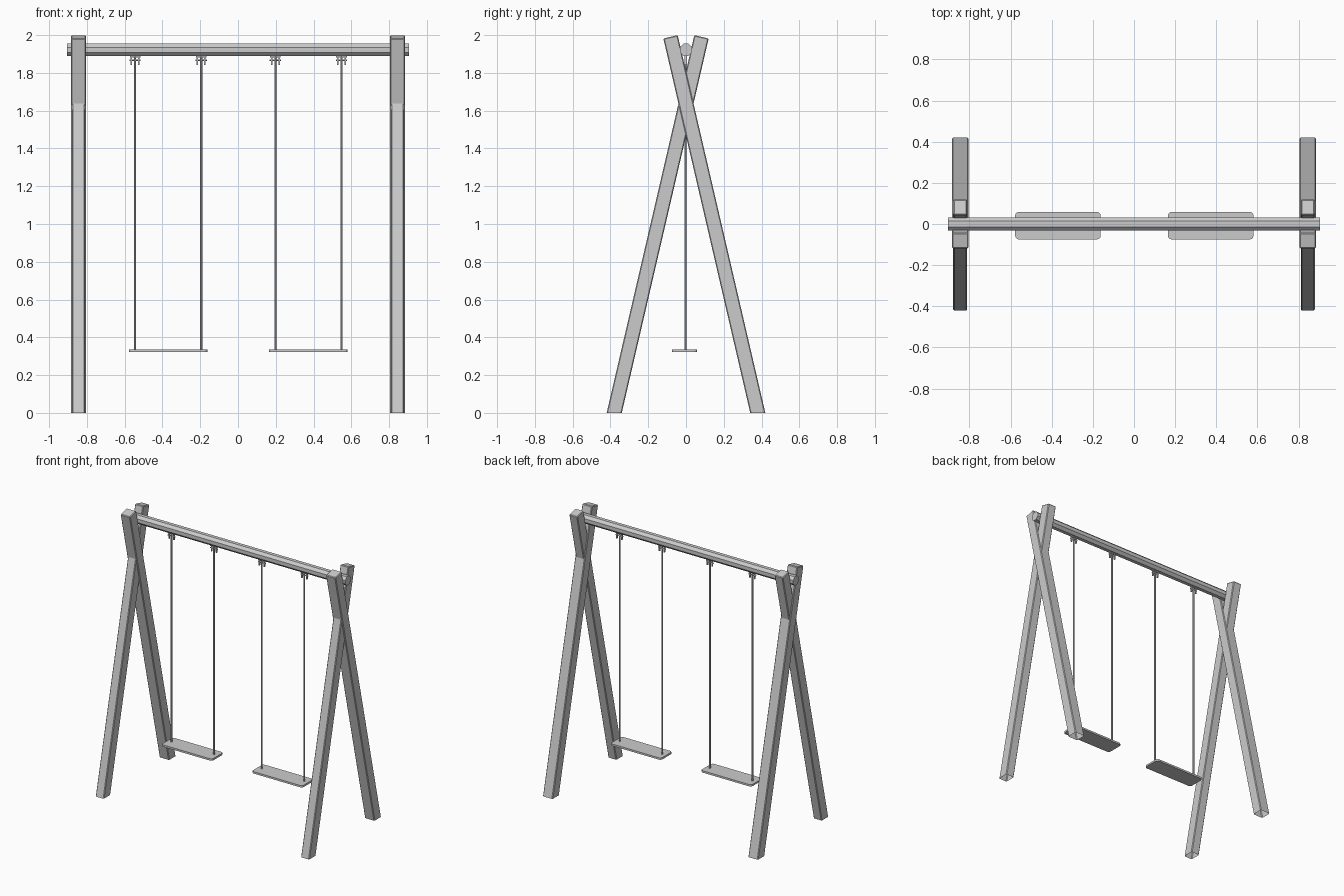
import bpy, bmesh, math
from mathutils import Matrix, Vector

if "Cube" in bpy.data.objects:
    bpy.data.objects.remove(bpy.data.objects["Cube"])


def finish(bm, name):
    bmesh.ops.recalc_face_normals(bm, faces=bm.faces)
    me = bpy.data.meshes.new(name)
    bm.to_mesh(me)
    bm.free()
    ob = bpy.data.objects.new(name, me)
    bpy.context.collection.objects.link(ob)
    return ob


def cylinder(name, p, q, r, sides, spin=0.0):
    p, q = Vector(p), Vector(q)
    bm = bmesh.new()
    m = (Matrix.Translation((p + q) / 2)
         @ (q - p).to_track_quat('Z', 'Y').to_matrix().to_4x4()
         @ Matrix.Rotation(spin, 4, 'Z'))
    bmesh.ops.create_cone(bm, cap_ends=True, segments=sides, radius1=r,
                          radius2=r, depth=(q - p).length, matrix=m)
    return finish(bm, name)


def box(name, lo, hi):
    lo, hi = Vector(lo), Vector(hi)
    bm = bmesh.new()
    bmesh.ops.create_cube(bm, size=1, matrix=Matrix.Translation((lo + hi) / 2)
                          @ Matrix.Diagonal((*(hi - lo), 1)))
    return finish(bm, name)


def leg(name, x, half_x, side):
    # Slanted post: level at the foot, cut square at the top
    d = Vector((0.462, 1.991)).normalized()
    s, c, w = d.x, d.y, 0.039
    prof = [(-0.38 - w / c, 0), (-0.38 + w / c, 0),
            (0.082 + w * c, 1.991 - w * s), (0.082 - w * c, 1.991 + w * s)]
    bm = bmesh.new()
    a, b = [[bm.verts.new((x + h, y * side, z)) for y, z in prof]
            for h in (-half_x, half_x)]
    bm.faces.new(a)
    bm.faces.new(b)
    for i in range(1, 4):          # foot stays open
        j = (i + 1) % 4
        bm.faces.new((a[i], a[j], b[j], b[i]))
    bmesh.ops.recalc_face_normals(bm, faces=bm.faces)
    edges = [e for e in bm.edges if not e.is_boundary]
    bmesh.ops.bevel(bm, geom=edges, offset=0.005, segments=1, affect='EDGES')
    return finish(bm, name)


def seat(name, x):
    # Thin board with rounded corners
    hx, hy, r, y0 = 0.208, 0.067, 0.018, -0.008
    bm = bmesh.new()
    pts = []
    for k, (sx, sy) in enumerate([(1, 1), (-1, 1), (-1, -1), (1, -1)]):
        for i in range(4):
            t = math.radians(90 * k + 30 * i)
            pts.append(bm.verts.new((x + sx * (hx - r) + r * math.cos(t),
                                     y0 + sy * (hy - r) + r * math.sin(t), 0.322)))
    f = bm.faces.new(pts)
    ext = bmesh.ops.extrude_face_region(bm, geom=[f])
    bmesh.ops.translate(bm, vec=(0, 0, 0.014),
                        verts=[v for v in ext['geom'] if isinstance(v, bmesh.types.BMVert)])
    return finish(bm, name)


# Crossed legs at both ends
for x, label in ((-0.845, "left"), (0.845, "right")):
    leg(f"front_leg_{label}", x, 0.034, 1)
    leg(f"back_leg_{label}", x, 0.040, -1)

# Top beam resting in the crossings
cylinder("top_beam", (-0.905, 0, 1.922), (0.905, 0, 1.922), 0.035, 8, math.pi / 8)

# Swings: seat, two ropes and their hangers
for sx, label in ((-0.37, "left"), (0.373, "right")):
    seat(f"seat_{label}", sx)
    for dx in (-0.175, 0.175):
        x = sx + dx
        cylinder("rope", (x, -0.003, 0.33), (x, -0.003, 1.90), 0.006, 8)
        box("hanger_plate", (x - 0.028, -0.008, 1.882), (x + 0.028, 0.006, 1.892))
        cylinder("hanger_pin", (x - 0.03, -0.002, 1.868), (x + 0.03, -0.002, 1.868), 0.004, 8)
        for h in (-0.02, 0.02):
            box("hanger_cheek", (x + h - 0.004, -0.007, 1.843), (x + h + 0.004, 0.004, 1.892))
